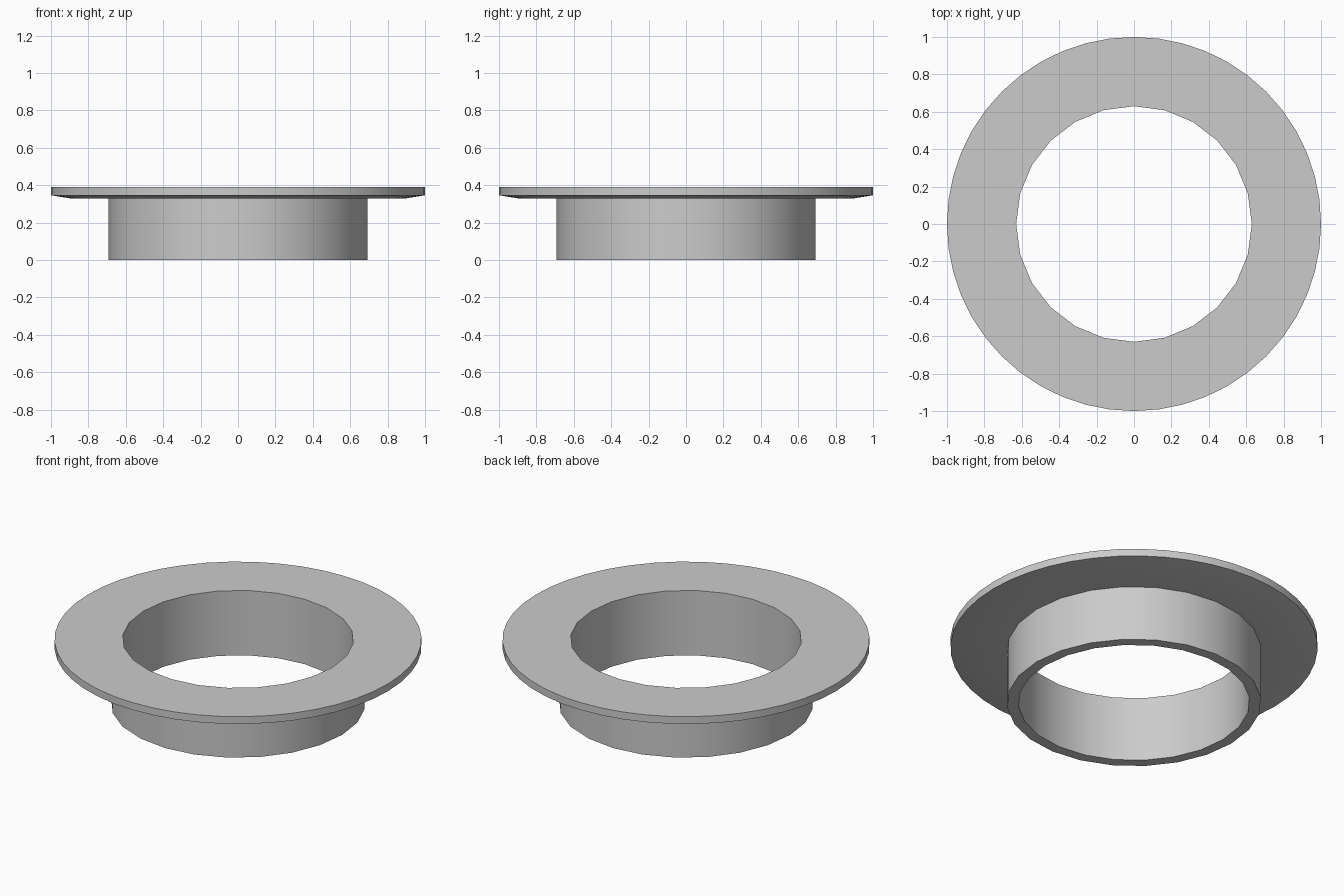
import bpy
import bmesh
from math import cos, sin, tau, radians

cube = bpy.data.objects.get("Cube")
if cube:
    bpy.data.objects.remove(cube, do_unlink=True)

# Single plain grey material
grey = bpy.data.materials.new("light grey")
grey.use_nodes = True
colour = (0.6, 0.6, 0.6, 1)
grey.diffuse_color = colour
grey.node_tree.nodes["Principled BSDF"].inputs["Base Color"].default_value = colour

COARSE, FINE = 24, 48
# Closed cross-section: radius, height, number of sides
profile = [
    (0.63, 0.0, COARSE),    # sleeve mouth, inside
    (0.693, 0.0, COARSE),   # sleeve mouth, outside
    (0.693, 0.33, COARSE),  # sleeve meets flange
    (0.9, 0.33, FINE),      # flat underside
    (1.0, 0.346, FINE),     # sloped underside
    (1.0, 0.39, FINE),      # rim top
    (0.63, 0.39, COARSE),   # bore top
]


def make_ring(bm, radius, z, sides):
    return [bm.verts.new((radius * cos(tau * i / sides), radius * sin(tau * i / sides), z))
            for i in range(sides)]


def join_rings(bm, a, b):
    """Skin two rings, allowing one to have fewer sides than the other."""
    steps = max(len(a), len(b))

    def at(ring, i):
        return ring[(i * len(ring) // steps) % len(ring)]

    for i in range(steps):
        corners = [at(a, i), at(a, i + 1), at(b, i + 1), at(b, i)]
        bm.faces.new(list(dict.fromkeys(corners)))


# Flanged sleeve
bm = bmesh.new()
rings = [make_ring(bm, *p) for p in profile]
for a, b in zip(rings, rings[1:] + rings[:1]):
    join_rings(bm, a, b)
bmesh.ops.recalc_face_normals(bm, faces=bm.faces)
mesh = bpy.data.meshes.new("flanged_sleeve")
bm.to_mesh(mesh)
bm.free()
mesh.materials.append(grey)
sleeve = bpy.data.objects.new("flanged_sleeve", mesh)
bpy.context.collection.objects.link(sleeve)

bpy.ops.object.select_all(action="DESELECT")
sleeve.select_set(True)
bpy.context.view_layer.objects.active = sleeve
bpy.ops.object.shade_smooth_by_angle(angle=radians(30))
